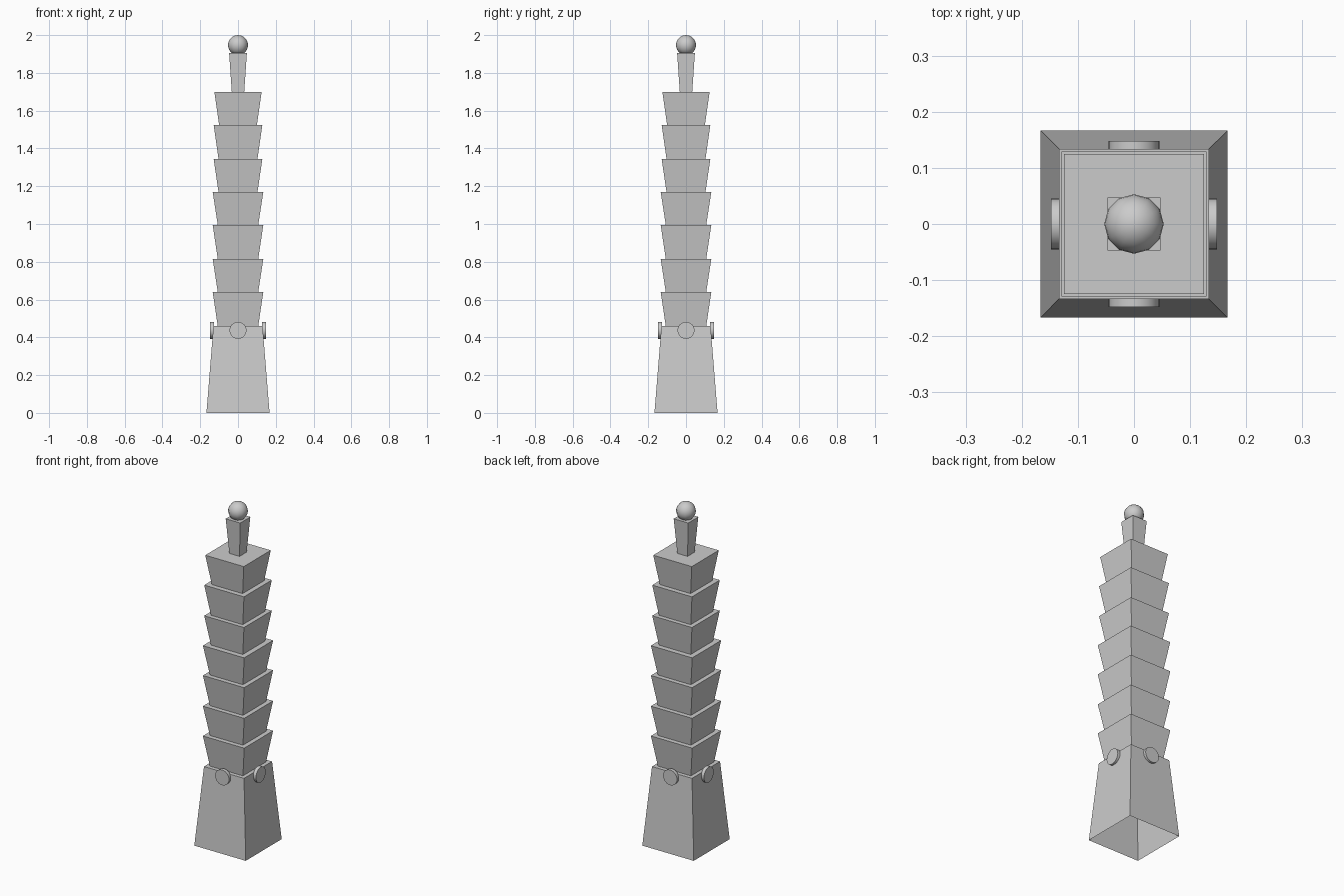
import bpy
import bmesh
from math import pi
from mathutils import Matrix

if "Cube" in bpy.data.objects:
    bpy.data.objects.remove(bpy.data.objects["Cube"])

# Single stone colour
stone = bpy.data.materials.new("stone_grey")
stone.use_nodes = True
colour = (0.6, 0.6, 0.6, 1)
stone.diffuse_color = colour
stone.node_tree.nodes["Principled BSDF"].inputs["Base Color"].default_value = colour


def add_object(name, bm):
    mesh = bpy.data.meshes.new(name)
    bm.to_mesh(mesh)
    bm.free()
    mesh.materials.append(stone)
    obj = bpy.data.objects.new(name, mesh)
    bpy.context.collection.objects.link(obj)
    return obj


def square_block(name, z0, z1, half0, half1, open_bottom=False):
    """Square frustum given by its heights and half widths."""
    bm = bmesh.new()
    bmesh.ops.create_cube(bm, size=2)
    for v in bm.verts:
        half, z = (half1, z1) if v.co.z > 0 else (half0, z0)
        v.co = (v.co.x * half, v.co.y * half, z)
    if open_bottom:
        bm.normal_update()
        floor = [f for f in bm.faces if f.normal.z < -0.9]
        bmesh.ops.delete(bm, geom=floor, context='FACES_ONLY')
    return add_object(name, bm)


def smooth(obj):
    bpy.ops.object.select_all(action='DESELECT')
    obj.select_set(True)
    bpy.context.view_layer.objects.active = obj
    bpy.ops.object.shade_smooth_by_angle(angle=pi / 4)


# Hollow tapered base
square_block("base", 0, 0.46, 0.167, 0.13, open_bottom=True)

# Flared tiers, slightly narrower towards the top
tier_tops = [0.64, 0.815, 0.995, 1.17, 1.345, 1.525, 1.70]
tier_halves = [0.134] * 4 + [0.129] * 2 + [0.125]
bottom = 0.46
for i, (top, half) in enumerate(zip(tier_tops, tier_halves)):
    square_block(f"tier_{i + 1}", bottom, top, half * 0.8, half)
    bottom = top

# Spire and ball
square_block("spire", 1.70, 1.905, 0.033, 0.047)
bm = bmesh.new()
bmesh.ops.create_uvsphere(bm, u_segments=12, v_segments=12, radius=0.053,
                          matrix=Matrix.Translation((0, 0, 1.947)))
smooth(add_object("ball", bm))

# One round disc on each side of the base
for i, side in enumerate(["left", "back", "right", "front"]):
    bm = bmesh.new()
    place = (Matrix.Rotation(i * pi / 2, 4, 'Z')
             @ Matrix.Translation((0.138, 0, 0.437))
             @ Matrix.Rotation(pi / 2, 4, 'Y'))
    bmesh.ops.create_cone(bm, cap_ends=True, segments=24, radius1=0.045,
                          radius2=0.045, depth=0.02, matrix=place)
    smooth(add_object(f"{side}_disc", bm))
